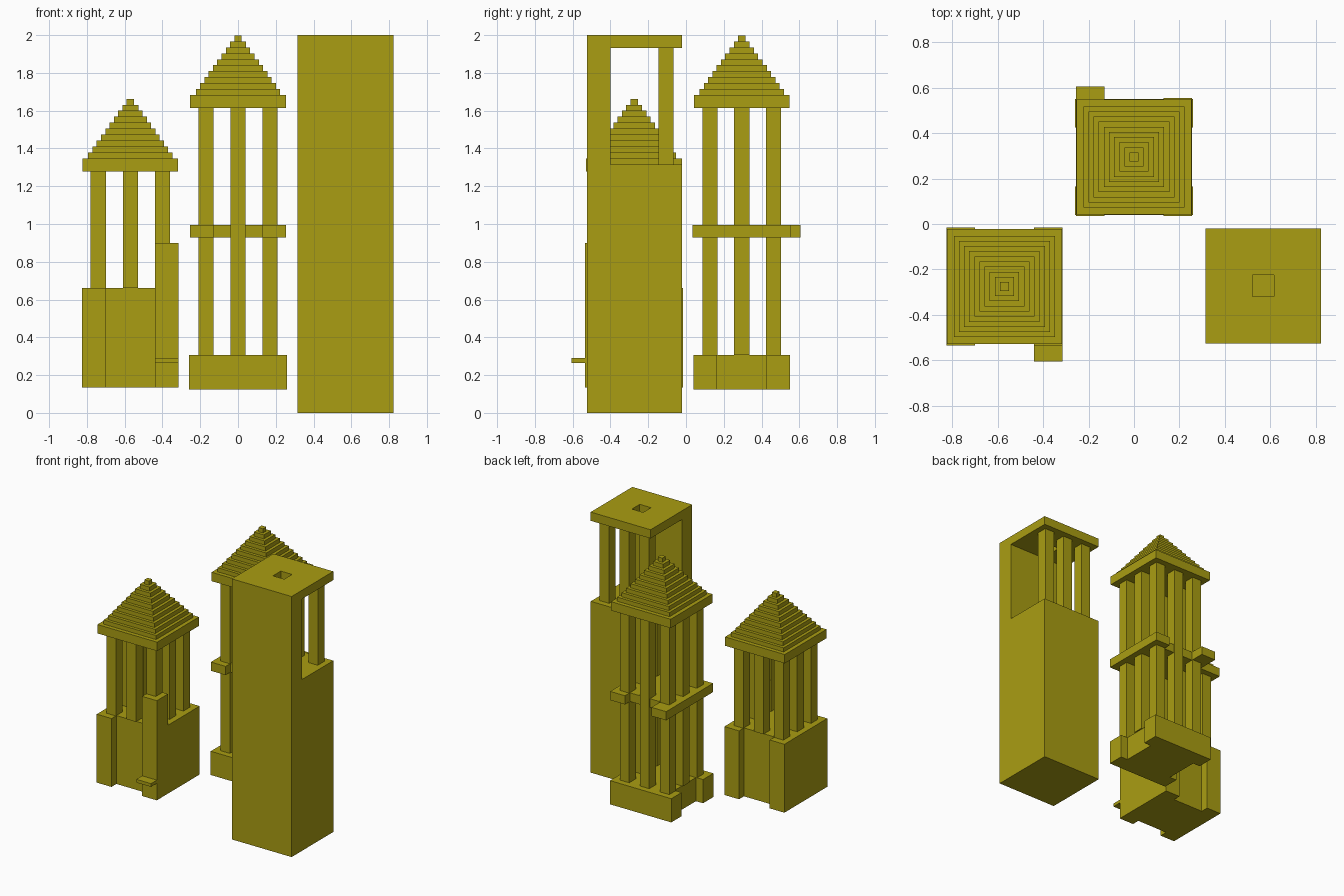
import bpy, bmesh
from mathutils import Vector

if "Cube" in bpy.data.objects:
    bpy.data.objects.remove(bpy.data.objects["Cube"])

mat = bpy.data.materials.new("olive")
mat.diffuse_color = (0.40, 0.34, 0.006, 1)
mat.use_nodes = True
mat.node_tree.nodes["Principled BSDF"].inputs["Base Color"].default_value = mat.diffuse_color


def finish(name, bm):
    bmesh.ops.recalc_face_normals(bm, faces=bm.faces)
    me = bpy.data.meshes.new(name)
    bm.to_mesh(me)
    bm.free()
    me.materials.append(mat)
    ob = bpy.data.objects.new(name, me)
    bpy.context.collection.objects.link(ob)
    return ob


def prism(name, pts, direction):
    """Extrude a closed 3D outline along a direction."""
    bm = bmesh.new()
    face = bm.faces.new([bm.verts.new(p) for p in pts])
    ext = bmesh.ops.extrude_face_region(bm, geom=[face], use_keep_orig=True)
    new = [g for g in ext["geom"] if isinstance(g, bmesh.types.BMVert)]
    bmesh.ops.translate(bm, verts=new, vec=Vector(direction))
    return finish(name, bm)


def box(name, x0, x1, y0, y1, z0, z1):
    pts = [(x0, y0, z0), (x1, y0, z0), (x1, y1, z0), (x0, y1, z0)]
    return prism(name, pts, (0, 0, z1 - z0))


def h_block(name, cx, cy, z0, z1, swap=False, extra=0.0):
    """Block with four corner piers and two recessed sides."""
    a, b, p, r = 0.255, 0.13, 0.26, 0.2
    pts = [(-a, -p), (-b, -p), (-b, -r), (b, -r), (b, -p), (a, -p),
           (a, p), (b, p), (b, r), (-b, r), (-b, p + extra), (-a, p + extra)]
    if swap:
        pts = [(y, x) for x, y in pts]
    prism(name, [(cx + x, cy + y, z0) for x, y in pts], (0, 0, z1 - z0))


def columns(name, cx, cy, z0, z1):
    """Ring of eight square columns."""
    for i in (-1, 0, 1):
        for j in (-1, 0, 1):
            if i or j:
                x, y = cx + i * 0.17, cy + j * 0.168
                box(name, x - 0.04, x + 0.04, y - 0.04, y + 0.04, z0, z1)


def roof(name, cx, cy, z):
    """Eaves slab and a stepped pyramid, ten steps."""
    s = 0.2535
    box(name + "_eaves", cx - s, cx + s, cy - s, cy + s, z, z + 0.068)
    z += 0.068
    for i in range(10):
        h = 0.223 - i * 0.0226
        box(name + "_step", cx - h, cx + h, cy - h, cy + h, z, z + 0.0317)
        z += 0.0317


# Left tower: tall base, corner pier, ledge, columns, roof
LX, LY = -0.57, -0.275
h_block("left_base", LX, LY, 0.135, 0.66)
box("left_corner_pier", -0.44, -0.315, -0.535, -0.40, 0.66, 0.90)
box("left_ledge", -0.44, -0.315, -0.605, -0.535, 0.265, 0.29)
columns("left_column", LX, LY, 0.66, 1.278)
roof("left_roof", LX, LY, 1.278)

# Middle tower: low base, open columns, mid floor, roof
MX, MY = 0.0, 0.295
h_block("middle_base", MX, MY, 0.125, 0.307, swap=True)
columns("middle_column", MX, MY, 0.307, 1.614)
h_block("middle_floor", MX, MY, 0.928, 0.995, extra=0.05)
roof("middle_roof", MX, MY, 1.614)

# Right tower: solid shaft, front wall and top slab as one profile
profile = [(-0.525, 0), (-0.02, 0), (-0.02, 1.315), (-0.40, 1.315),
           (-0.40, 1.933), (-0.02, 1.933), (-0.02, 2.0), (-0.525, 2.0)]
shaft = prism("right_shaft", [(0.315, y, z) for y, z in profile], (0.508, 0, 0))

# Square hole through the top slab
cutter = box("hole_cutter", 0.521, 0.617, -0.32, -0.225, 1.85, 2.1)
cutter.hide_render = True
cutter.hide_viewport = True
cut = shaft.modifiers.new("hole", "BOOLEAN")
cut.operation = "DIFFERENCE"
cut.solver = "EXACT"
cut.object = cutter

# Rear columns of the right tower
for i in (-1, 0, 1):
    x = 0.569 + i * 0.17
    box("right_column", x - 0.04, x + 0.04, -0.145, -0.065, 1.315, 1.933)
